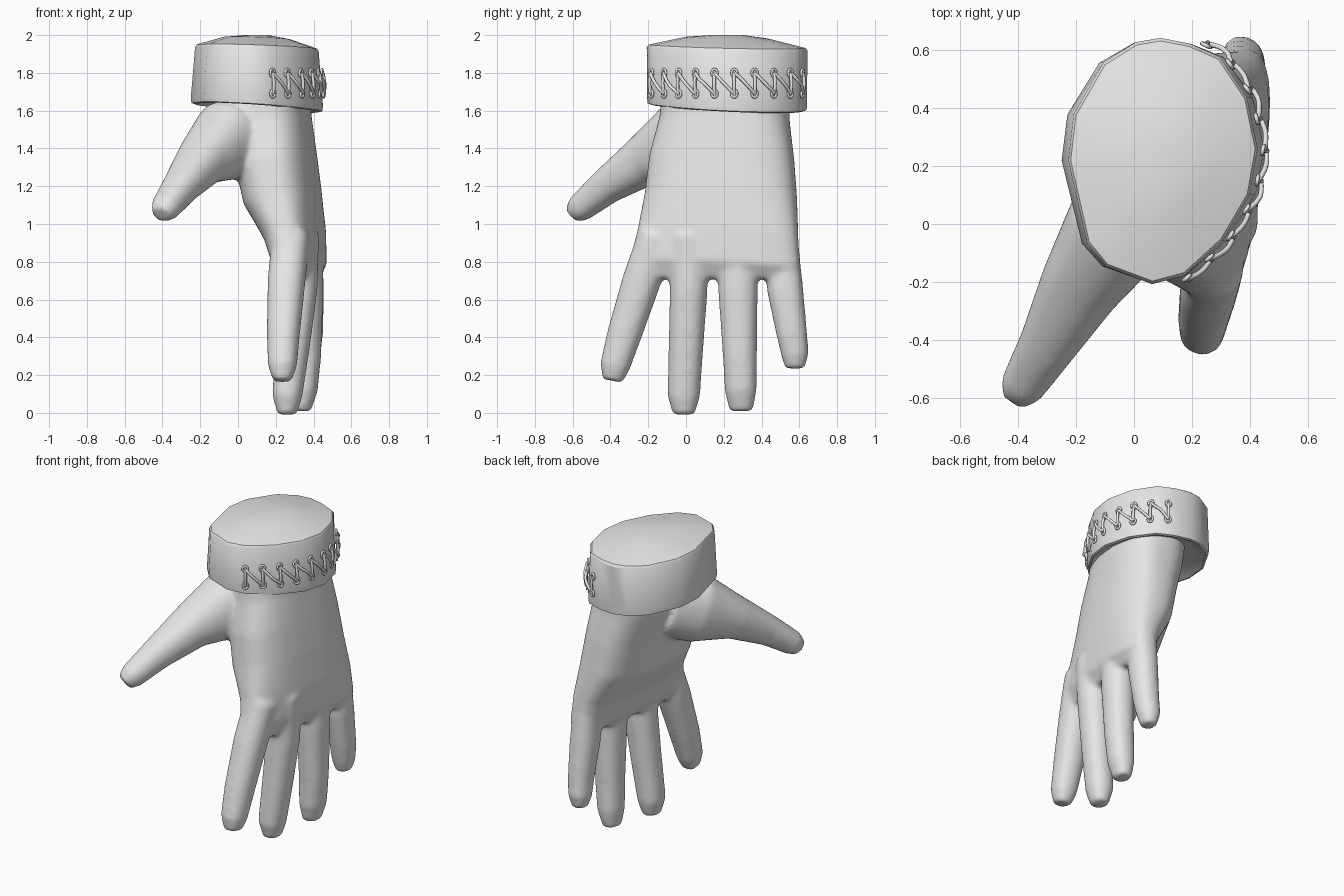
import bpy
import bmesh
from math import sin, cos, pi, radians
from mathutils import Vector

old = bpy.data.objects.get("Cube")
if old:
    bpy.data.objects.remove(old, do_unlink=True)

# One plain grey for the whole glove
GREY = (0.8, 0.8, 0.8, 1)
grey = bpy.data.materials.new("grey_leather")
grey.use_nodes = True
grey.diffuse_color = GREY
grey.node_tree.nodes["Principled BSDF"].inputs["Base Color"].default_value = GREY


def add_object(name, data):
    obj = bpy.data.objects.new(name, data)
    bpy.context.scene.collection.objects.link(obj)
    data.materials.append(grey)
    return obj


def finish(bm, name):
    bmesh.ops.recalc_face_normals(bm, faces=bm.faces)
    mesh = bpy.data.meshes.new(name)
    bm.to_mesh(mesh)
    bm.free()
    return add_object(name, mesh)


def skin_rings(bm, rings):
    """Join rings of points with quads and close both ends."""
    rows = [[bm.verts.new(p) for p in ring] for ring in rings]
    n = len(rows[0])
    for a, b in zip(rows, rows[1:]):
        for i in range(n):
            j = (i + 1) % n
            bm.faces.new((a[i], a[j], b[j], b[i]))
    bm.faces.new(rows[0])
    bm.faces.new(rows[-1])


def power(v, e):
    return abs(v) ** e * (1 if v > 0 else -1)


def limb(bm, sections, side, square=0.9, count=24):
    """Sections are x, y, z, thickness radius, width radius."""
    centres = [Vector(s[:3]) for s in sections]
    rings = []
    for i, (c, s) in enumerate(zip(centres, sections)):
        d = (centres[min(i + 1, len(centres) - 1)] - centres[max(i - 1, 0)]).normalized()
        v = Vector(side)
        v = (v - d * v.dot(d)).normalized()
        u = v.cross(d)
        rings.append([c + u * s[3] * power(cos(a), square) + v * s[4] * power(sin(a), square)
                      for a in (2 * pi * k / count for k in range(count))])
    skin_rings(bm, rings)


# Hand: palm, four fingers and thumb, fused into one soft surface
ACROSS = (0.15, 1, 0)
hand_bm = bmesh.new()
limb(hand_bm, [(.14, .21, 1.74, .23, .33), (.16, .205, 1.55, .22, .345),
               (.20, .19, 1.35, .205, .385), (.235, .185, 1.15, .195, .405),
               (.30, .17, .95, .145, .43), (.325, .155, .79, .118, .455),
               (.325, .155, .71, .07, .43)], ACROSS, 0.75, 48)
fingers = [
    [(.28, -.15, .95, .10, .10), (.257, -.235, .70, .10, .102),
     (.24, -.325, .42, .088, .092), (.235, -.375, .25, .077, .08), (.235, -.39, .17, .05, .055)],
    [(.33, .01, .95, .10, .10), (.32, .014, .65, .10, .10),
     (.29, .0, .35, .09, .092), (.26, -.012, .09, .08, .086), (.26, -.012, -.01, .05, .058)],
    [(.36, .27, .95, .09, .10), (.36, .275, .65, .092, .105),
     (.355, .285, .30, .085, .09), (.345, .29, .12, .077, .085), (.335, .292, .01, .05, .062)],
    [(.36, .50, .95, .08, .09), (.37, .525, .65, .085, .096),
     (.375, .56, .42, .075, .082), (.37, .577, .31, .068, .073), (.37, .577, .235, .045, .052)],
]
for sections in fingers:
    limb(hand_bm, sections, ACROSS)
limb(hand_bm, [(.06, .14, 1.50, .20, .18), (-.06, -.02, 1.44, .215, .185),
               (-.19, -.22, 1.335, .135, .14), (-.30, -.42, 1.20, .095, .10),
               (-.385, -.56, 1.085, .075, .078), (-.41, -.60, 1.05, .05, .052)], (.85, -.5, 0))
hand = finish(hand_bm, "hand")
fuse = hand.modifiers.new("fuse", "REMESH")
fuse.mode = "VOXEL"
fuse.voxel_size = 0.015
fuse.use_smooth_shade = True
soften = hand.modifiers.new("soften", "SMOOTH")
soften.factor = 0.5
soften.iterations = 10

# Cuff: faceted band with a low domed top
OUTLINE = [(-.25, .22), (-.23, .38), (-.12, .56), (0, .63), (.09, .645),
           (.2, .625), (.31, .58), (.41, .44), (.45, .26), (.42, .1),
           (.32, -.06), (.18, -.18), (.06, -.21), (-.11, -.15), (-.18, -.07)]
MID_X, MID_Y = .1, .22


def cuff_ring(sx, sy, z, tilt):
    ring = []
    for x, y in OUTLINE:
        dx, dy = x - MID_X, y - MID_Y
        ring.append(Vector((MID_X + dx * sx, MID_Y + dy * sy,
                            z - tilt * (.06 * dx + .04 * dy))))
    return ring


cuff_bm = bmesh.new()
skin_rings(cuff_bm, [cuff_ring(.7, .8, 1.65, 1), cuff_ring(.95, .96, 1.615, 1),
                     cuff_ring(.99, .985, 1.62, 1), cuff_ring(1, .99, 1.645, 1),
                     cuff_ring(.935, .995, 1.925, .5), cuff_ring(.91, .97, 1.94, .5),
                     cuff_ring(.5, .52, 1.985, .3), cuff_ring(.18, .2, 2.0, 0)])
cuff = finish(cuff_bm, "cuff")
bpy.ops.object.select_all(action="DESELECT")
cuff.select_set(True)
bpy.context.view_layer.objects.active = cuff
bpy.ops.object.shade_smooth_by_angle(angle=radians(35))

# Lacing: zigzag cord and eyelets along the back of the cuff
track = [Vector((x, y, 0)) for x, y in OUTLINE[11:5:-1]] + [Vector((.25, .61, 0))]
lengths = [(b - a).length for a, b in zip(track, track[1:])]


def on_cuff(t, z, lift):
    """Point at fraction t of the track, lifted off the cuff wall."""
    left = t * sum(lengths)
    for a, b, size in zip(track, track[1:], lengths):
        if left <= size or b == track[-1]:
            break
        left -= size
    d = (b - a).normalized()
    p = a + d * left
    taper = 1 - .065 * (z - 1.645) / .28
    p.x = MID_X + (p.x - MID_X) * taper
    p.z = z
    return p + Vector((d.y, -d.x, 0)) * lift, d


def cord(name, radius):
    curve = bpy.data.curves.new(name, "CURVE")
    curve.dimensions = "3D"
    curve.bevel_depth = radius
    curve.bevel_resolution = 2
    curve.use_fill_caps = True
    add_object(name, curve)
    return curve


def add_spline(curve, points, closed=False):
    spline = curve.splines.new("POLY")
    spline.points.add(len(points) - 1)
    for sp, p in zip(spline.points, points):
        sp.co = (*p, 1)
    spline.use_cyclic_u = closed
    spline.use_smooth = True


STITCHES = 10
LOW, HIGH = 1.69, 1.80
lace = cord("lace", .009)
eyelets = cord("eyelets", .007)
for i in range(STITCHES):
    t = i / (STITCHES - 1)
    add_spline(lace, [on_cuff(t, LOW + (HIGH - LOW) * k / 4, .01 + .008 * sin(pi * k / 4))[0]
                      for k in range(5)])
    if i < STITCHES - 1:
        step = 1 / (STITCHES - 1)
        add_spline(lace, [on_cuff(t + step * k / 6, HIGH - (HIGH - LOW) * k / 6,
                                  .012 + .012 * sin(pi * k / 6))[0] for k in range(7)])
    for z in (LOW, HIGH):
        p, d = on_cuff(t, z, .008)
        add_spline(eyelets, [p + d * .015 * cos(a) + Vector((0, 0, .02 * sin(a)))
                             for a in (2 * pi * k / 12 for k in range(12))], True)
